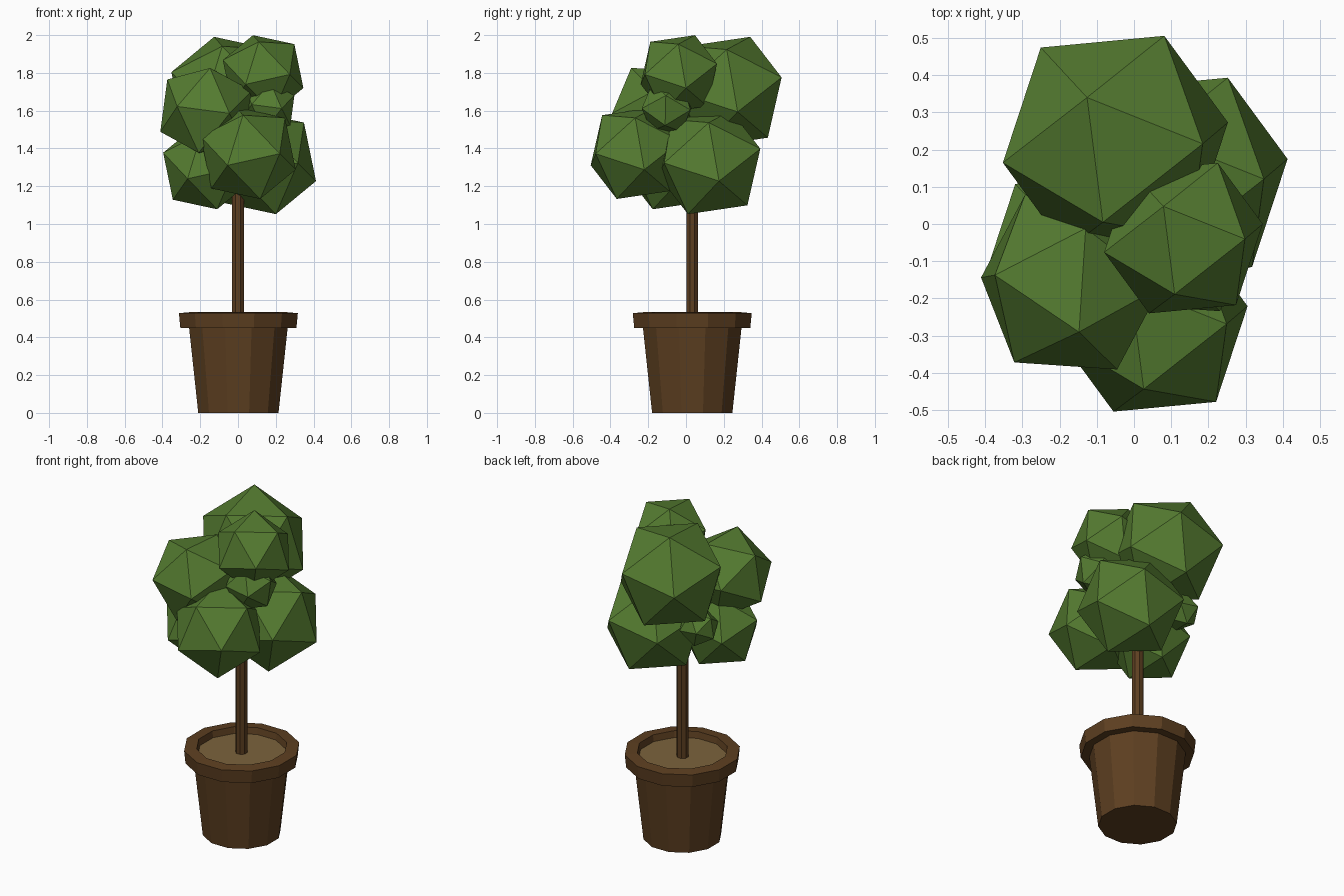
import bpy, bmesh, math
from mathutils import Vector, Matrix

if "Cube" in bpy.data.objects:
    bpy.data.objects.remove(bpy.data.objects["Cube"])


def material(name, rgb):
    m = bpy.data.materials.new(name)
    m.diffuse_color = (*rgb, 1)
    m.use_nodes = True
    m.node_tree.nodes["Principled BSDF"].inputs["Base Color"].default_value = m.diffuse_color
    return m


LEAF = material("leaf_green", (0.09, 0.20, 0.03))
WOOD = material("bark_brown", (0.11, 0.05, 0.015))
CLAY = material("pot_brown", (0.11, 0.05, 0.015))
SOIL = material("soil_tan", (0.20, 0.125, 0.045))


def finish(name, bm, mat):
    me = bpy.data.meshes.new(name)
    bm.to_mesh(me)
    bm.free()
    me.materials.append(mat)
    ob = bpy.data.objects.new(name, me)
    bpy.context.collection.objects.link(ob)
    return ob


def lathe(name, profile, sides, mat, cx=0.0, cy=0.033, cap_start=True, cap_end=False):
    """Flat-sided solid of revolution from (radius, height) points."""
    bm = bmesh.new()
    rings = []
    for r, z in profile:
        angles = [2 * math.pi * (i + 0.5) / sides for i in range(sides)]
        rings.append([bm.verts.new((cx + r * math.cos(a), cy + r * math.sin(a), z)) for a in angles])
    for lo, hi in zip(rings, rings[1:]):
        for i in range(sides):
            j = (i + 1) % sides
            bm.faces.new((lo[i], lo[j], hi[j], hi[i]))
    if cap_start:
        bm.faces.new(rings[0][::-1])
    if cap_end:
        bm.faces.new(rings[-1])
    return finish(name, bm, mat)


def tilt(up, side):
    """Rotation taking an icosahedron's top vertex to up and one neighbour towards side."""
    u = Vector(up).normalized()
    x = Vector(side)
    x = (x - u * x.dot(u)).normalized()
    return Matrix((x, u.cross(x), u)).transposed().to_4x4()


def leaf_clump(name, centre, radius, rot):
    bm = bmesh.new()
    bmesh.ops.create_icosphere(bm, subdivisions=1, radius=radius,
                               matrix=Matrix.Translation(centre) @ rot)
    finish(name, bm, LEAF)


# pot with overhanging rim and hollow lip
lathe("pot", [(0.22, 0), (0.27, 0.45), (0.318, 0.45), (0.326, 0.528),
              (0.255, 0.534), (0.247, 0.49)], 12, CLAY, cx=0.002)

# soil
lathe("soil", [(0.248, 0.495)], 12, SOIL, cx=0.002)

# trunk
lathe("trunk", [(0.034, 0.48), (0.034, 1.5)], 8, WOOD, cap_end=True)

# leaf clumps, in two tilts
T1 = tilt((-0.235, 0.373, 0.898), (0.568, 0.803, -0.178))
T2 = tilt((0.079, -0.504, 0.857), (-0.774, 0.071, 0.632))
clumps = [
    ("leaves_back_top", (-0.050, 0.219, 1.699), 0.325, T1),
    ("leaves_front_top", (0.133, -0.038, 1.794), 0.229, T1),
    ("leaves_front_low", (0.054, -0.266, 1.375), 0.270, T1),
    ("leaves_right_low", (0.129, 0.124, 1.326), 0.305, T1),
    ("leaves_left_low", (-0.168, -0.085, 1.298), 0.245, T1),
    ("leaves_left_mid", (-0.169, -0.156, 1.597), 0.266, T2),
    ("leaves_right_small", (0.160, -0.100, 1.618), 0.152, T2),
    ("leaves_back_small", (-0.197, 0.157, 1.395), 0.115, T2),
]
for c in clumps:
    leaf_clump(*c)
